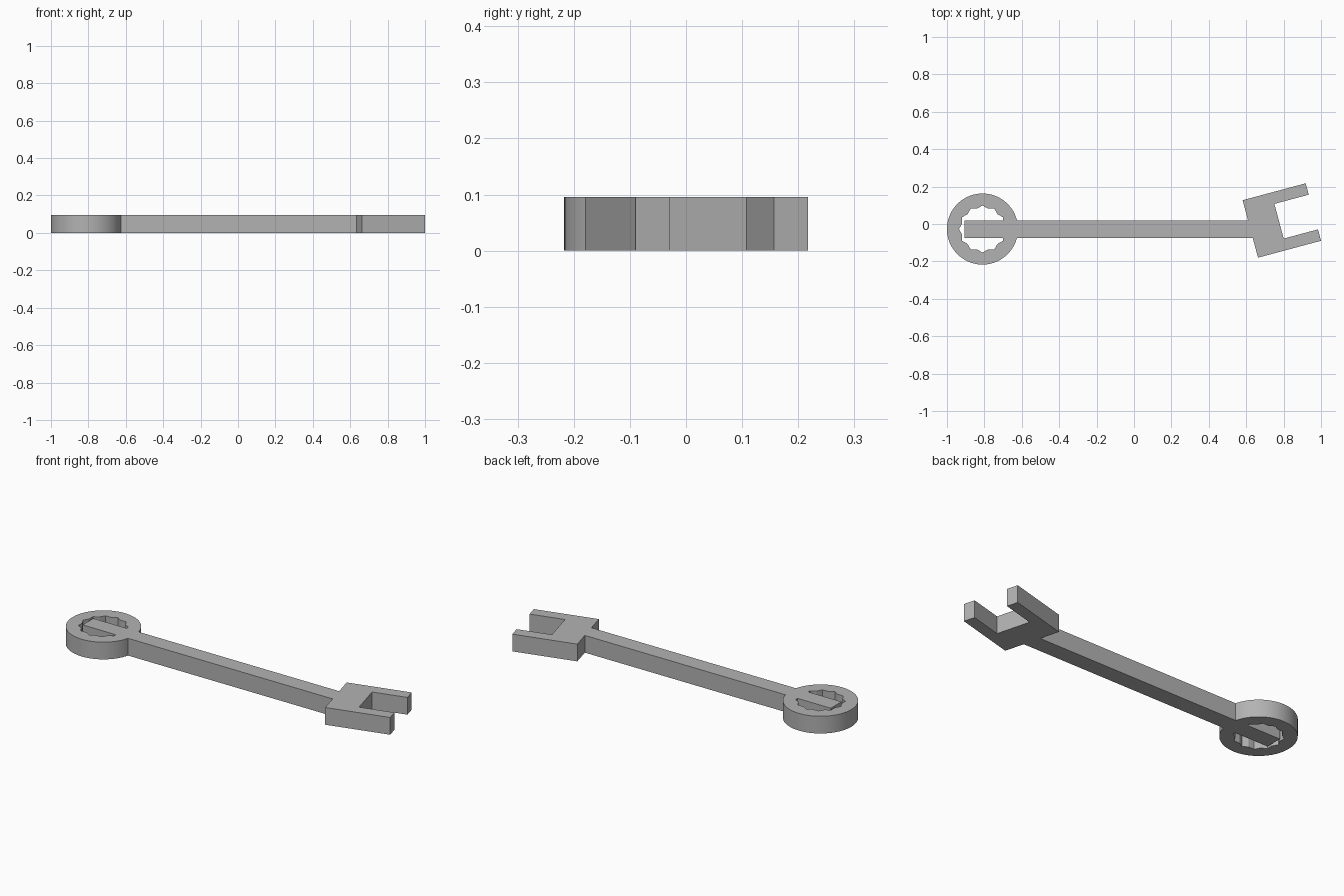
import bpy, bmesh
from math import cos, sin, pi, radians
from mathutils import Vector, Matrix

if "Cube" in bpy.data.objects:
    bpy.data.objects.remove(bpy.data.objects["Cube"])

THICK = 0.096
RING = Vector((-0.81, -0.027))

steel = bpy.data.materials.new("grey_steel")
steel.use_nodes = True
colour = (0.45, 0.45, 0.45, 1)
steel.diffuse_color = colour
steel.node_tree.nodes["Principled BSDF"].inputs["Base Color"].default_value = colour


def circle(radius, n):
    return [(radius * cos(2 * pi * i / n), radius * sin(2 * pi * i / n)) for i in range(n)]


def plate(name, outline, origin, turn=0.0, z0=0.0, z1=THICK):
    """Extrude a flat outline upwards, then turn and place it."""
    bm = bmesh.new()
    base = bm.faces.new([bm.verts.new((x, y, z0)) for x, y in outline])
    top = bmesh.ops.extrude_face_region(bm, geom=[base])["geom"]
    bmesh.ops.translate(bm, vec=(0, 0, z1 - z0),
                        verts=[v for v in top if isinstance(v, bmesh.types.BMVert)])
    bmesh.ops.recalc_face_normals(bm, faces=bm.faces)
    bm.transform(Matrix.Translation((origin[0], origin[1], 0)) @ Matrix.Rotation(turn, 4, "Z"))
    mesh = bpy.data.meshes.new(name)
    bm.to_mesh(mesh)
    bm.free()
    mesh.materials.append(steel)
    obj = bpy.data.objects.new(name, mesh)
    bpy.context.collection.objects.link(obj)
    return obj


def combine(target, other, operation):
    """Apply a boolean and drop the second part."""
    mod = target.modifiers.new("combine", "BOOLEAN")
    mod.operation, mod.object, mod.solver = operation, other, "EXACT"
    bpy.context.view_layer.objects.active = target
    bpy.ops.object.modifier_apply(modifier=mod.name)
    bpy.data.objects.remove(other)


# Ring end with a twelve-point socket (two hexagons overlaid)
wrench = plate("wrench", circle(0.19, 96), RING)
notch = 0.126 * cos(pi / 6) / cos(pi / 12)
socket = [(r * cos(i * pi / 12), r * sin(i * pi / 12))
          for i in range(24) for r in [notch if i % 2 else 0.126]]
combine(wrench, plate("socket_cutter", socket, RING, z0=-0.1, z1=0.2), "DIFFERENCE")

# Handle bar, running on into the socket
left, right, half = -0.906, 0.70, 0.047
bar = [(left, -half), (right, -half), (right, half), (left, half)]
combine(wrench, plate("handle", bar, (0, RING.y)), "UNION")

# Open jaw, tilted from its lower back corner
length, width, tine, back = 0.349, 0.318, 0.063, 0.159
jaw = [(0, 0), (length, 0), (length, tine), (back, tine),
       (back, width - tine), (length, width - tine), (length, width), (0, width)]
combine(wrench, plate("jaw", jaw, (0.663, -0.18), radians(15)), "UNION")

# Smooth the round rim, keep every other edge sharp
bpy.ops.object.select_all(action="DESELECT")
wrench.select_set(True)
bpy.context.view_layer.objects.active = wrench
bpy.ops.object.shade_smooth_by_angle(angle=radians(20))
